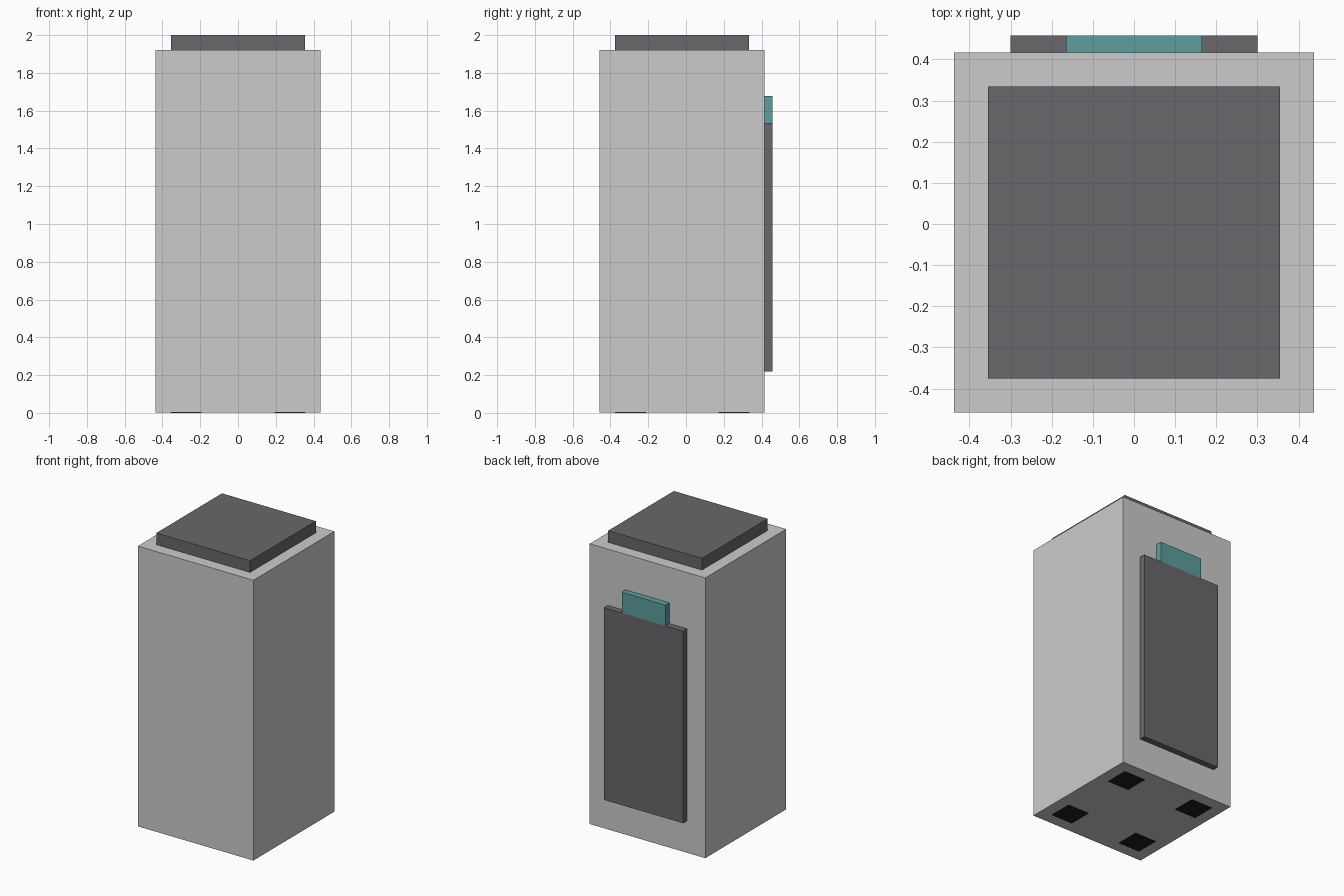
import bpy

if "Cube" in bpy.data.objects:
    bpy.data.objects.remove(bpy.data.objects["Cube"])


def material(name, rgb):
    m = bpy.data.materials.new(name)
    m.diffuse_color = (*rgb, 1)
    m.use_nodes = True
    m.node_tree.nodes["Principled BSDF"].inputs["Base Color"].default_value = m.diffuse_color
    return m


dark = material("dark_grey", (0.14, 0.14, 0.15))
black = material("black_rubber", (0.012, 0.012, 0.012))
teal = material("teal", (0.11, 0.34, 0.35))


def box(name, x, y, z, mat=None):
    """Axis-aligned box from (min, max) ranges."""
    centre = [(a + b) / 2 for a, b in (x, y, z)]
    bpy.ops.mesh.primitive_cube_add(size=1, location=centre)
    ob = bpy.context.object
    ob.name = name
    ob.scale = [b - a for a, b in (x, y, z)]
    bpy.ops.object.transform_apply(location=False, rotation=False, scale=True)
    if mat:
        ob.data.materials.append(mat)
    return ob


Y_MID = -0.021  # body centre; the back panel shifts it forward

# Main cabinet and raised top cap
box("body", (-0.4375, 0.4375), (Y_MID - 0.4375, Y_MID + 0.4375), (0.002, 1.92))
box("top_cap", (-0.355, 0.355), (Y_MID - 0.355, Y_MID + 0.355), (1.92, 2.0), dark)

# Back panel with its coloured tab
box("back_panel", (-0.3, 0.3), (0.4165, 0.4585), (0.22, 1.535), dark)
box("back_tab", (-0.165, 0.165), (0.4165, 0.4583), (1.515, 1.677), teal)

# Four flat feet set into the underside
for sx, side in ((-1, "left"), (1, "right")):
    for sy, end in ((-1, "front"), (1, "back")):
        cx, cy, h = sx * 0.274, Y_MID + sy * 0.274, 0.082
        box(f"foot_{end}_{side}", (cx - h, cx + h), (cy - h, cy + h), (0, 0.04), black)
